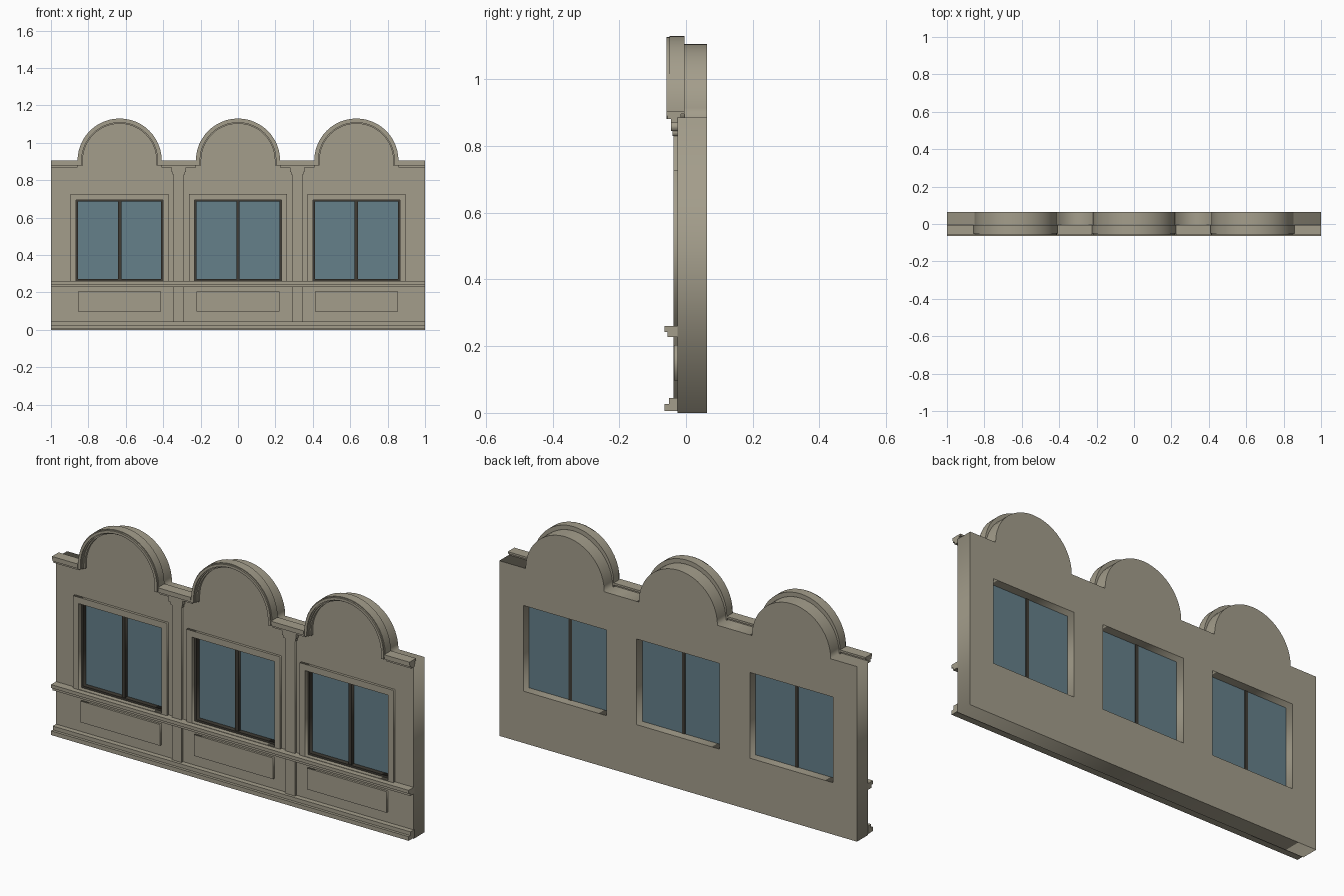
import bpy
import bmesh
import math

if "Cube" in bpy.data.objects:
    bpy.data.objects.remove(bpy.data.objects["Cube"], do_unlink=True)


def make_material(name, rgb):
    mat = bpy.data.materials.new(name)
    mat.use_nodes = True
    color = (*rgb, 1.0)
    mat.diffuse_color = color
    mat.node_tree.nodes["Principled BSDF"].inputs["Base Color"].default_value = color
    return mat


stone = make_material("warm grey stone", (0.37, 0.34, 0.26))
glass = make_material("blue grey glass", (0.13, 0.215, 0.255))
dark = make_material("dark window frame", (0.05, 0.045, 0.035))

BAYS = (-0.633, 0.0, 0.633)
PIERS = (-0.317, 0.317)
HALF_WINDOW = 0.232
WINDOW_Z = (0.262, 0.695)
ARCH_R = 0.225


def link(name, mesh, mat):
    mesh.materials.clear()
    mesh.materials.append(mat)
    obj = bpy.data.objects.new(name, mesh)
    bpy.context.collection.objects.link(obj)
    return obj


def plate(name, loops, y0, y1, mat):
    """Upright slab from closed x-z outlines; inner outlines become holes."""
    curve = bpy.data.curves.new(name, "CURVE")
    curve.dimensions = "2D"
    curve.fill_mode = "BOTH"
    curve.extrude = (y1 - y0) / 2
    for loop in loops:
        spline = curve.splines.new("POLY")
        spline.points.add(len(loop) - 1)
        for point, (x, z) in zip(spline.points, loop):
            point.co = (x, z, 0, 1)
        spline.use_cyclic_u = True
    temp = bpy.data.objects.new(name + " outline", curve)
    bpy.context.collection.objects.link(temp)
    graph = bpy.context.evaluated_depsgraph_get()
    mesh = bpy.data.meshes.new_from_object(temp.evaluated_get(graph))
    bpy.data.objects.remove(temp, do_unlink=True)
    # Stand the slab up: outline height becomes z, thickness becomes y
    for v in mesh.vertices:
        x, z, t = v.co
        v.co = (x, (y0 + y1) / 2 - t, z)
    bm = bmesh.new()
    bm.from_mesh(mesh)
    bmesh.ops.remove_doubles(bm, verts=bm.verts, dist=0.00001)
    bmesh.ops.recalc_face_normals(bm, faces=bm.faces)
    bm.to_mesh(mesh)
    bm.free()
    return link(name, mesh, mat)


def rect(x, half, z0, z1):
    return [(x - half, z0), (x + half, z0), (x + half, z1), (x - half, z1)]


def arc(x, z, r, steps=24):
    """Half circle from left to right."""
    angles = [math.pi * (1 - i / steps) for i in range(steps + 1)]
    return [(x + r * math.cos(a), z + r * math.sin(a)) for a in angles]


def moulding(name, profile, x0, x1):
    """Sweep a y-z profile along x."""
    bm = bmesh.new()
    face = bm.faces.new([bm.verts.new((x0, y, z)) for y, z in profile])
    swept = bmesh.ops.extrude_face_region(bm, geom=[face])
    for v in swept["geom"]:
        if isinstance(v, bmesh.types.BMVert):
            v.co.x = x1
    bmesh.ops.recalc_face_normals(bm, faces=bm.faces)
    mesh = bpy.data.meshes.new(name)
    bm.to_mesh(mesh)
    bm.free()
    return link(name, mesh, stone)


# Wall with three arched gables and window openings
outline = [(-1, 0), (-1, 0.885)]
for x in BAYS:
    outline += arc(x, 0.885, 0.22)
outline += [(1, 0.885), (1, 0)]
openings = [rect(x, HALF_WINDOW, *WINDOW_Z) for x in BAYS]
plate("wall", [outline] + openings, -0.025, 0.063, stone)


# Stepped trim over each gable, with short straight feet
def arch_band(name, x, outer, inner, y0, y1):
    foot = 0.88
    loop = [(x - outer, foot)] + arc(x, 0.905, outer) + [(x + outer, foot)]
    loop += [(x + inner, foot)] + arc(x, 0.905, inner)[::-1] + [(x - inner, foot)]
    plate(name, [loop], y0, y1, stone)


for x in BAYS:
    arch_band("arch_trim", x, ARCH_R, 0.203, -0.05, -0.005)
    arch_band("arch_trim_lip", x, 0.221, 0.208, -0.058, -0.05)
    arch_band("arch_trim_fillet", x, 0.205, 0.197, -0.038, -0.02)

# Cornice runs between the gables
cornice = [(-0.02, 0.868), (-0.045, 0.868), (-0.045, 0.88), (-0.055, 0.88),
           (-0.055, 0.89), (-0.058, 0.89), (-0.058, 0.905), (-0.005, 0.905),
           (-0.005, 0.895), (-0.015, 0.895), (-0.015, 0.88), (-0.02, 0.88)]
stops = [-1] + [x + s * ARCH_R for x in BAYS for s in (-1, 1)] + [1]
for x0, x1 in zip(stops[::2], stops[1::2]):
    moulding("cornice", cornice, x0, x1)

# Sill course and stepped base across the full width
moulding("sill_course", [(-0.02, 0.228), (-0.055, 0.228), (-0.055, 0.243),
                         (-0.065, 0.243), (-0.065, 0.26), (-0.02, 0.26)], -1, 1)
moulding("base_course", [(-0.02, 0.005), (-0.065, 0.005), (-0.065, 0.026),
                         (-0.051, 0.026), (-0.051, 0.045), (-0.02, 0.045)], -1, 1)

# Pilasters with capitals
for x in PIERS:
    plate("pilaster", [rect(x, 0.027, 0.04, 0.84)], -0.037, -0.02, stone)
    plate("pilaster_capital_neck", [rect(x, 0.033, 0.83, 0.85)], -0.041, -0.02, stone)
    plate("pilaster_capital", [rect(x, 0.039, 0.845, 0.87)], -0.045, -0.02, stone)

# Windows, surrounds and raised panels below
for x in BAYS:
    z0, z1 = WINDOW_Z
    plate("window_surround", [rect(x, 0.262, 0.255, 0.727),
                              rect(x, HALF_WINDOW, z0, z1)], -0.038, -0.02, stone)
    plate("window_frame", [rect(x, HALF_WINDOW, z0, z1),
                           rect(x, HALF_WINDOW - 0.01, z0 + 0.01, z1 - 0.01)],
          -0.015, 0.016, dark)
    plate("window_mullion", [rect(x, 0.009, z0, z1)], -0.01, 0.021, dark)
    plate("window_glass", [rect(x, HALF_WINDOW, z0, z1)], 0.009, 0.018, glass)
    plate("raised_panel", [rect(x, 0.222, 0.097, 0.204)], -0.036, -0.02, stone)
